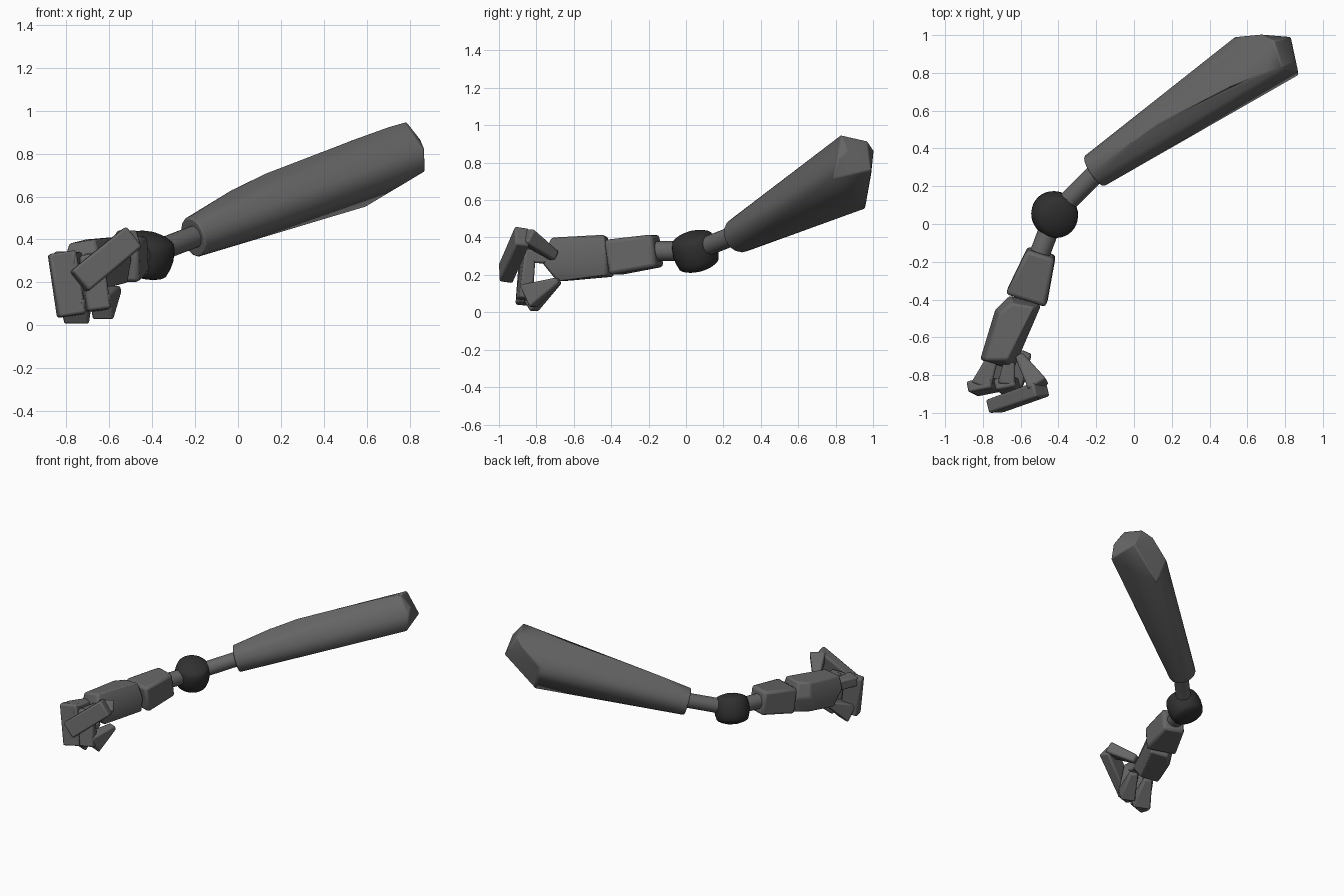
import bpy, bmesh, math
from mathutils import Vector

if "Cube" in bpy.data.objects:
    bpy.data.objects.remove(bpy.data.objects["Cube"])


def material(name, v):
    m = bpy.data.materials.new(name)
    m.diffuse_color = (v, v, v, 1)
    m.use_nodes = True
    m.node_tree.nodes["Principled BSDF"].inputs["Base Color"].default_value = m.diffuse_color
    return m


GREY = material("dark_grey", 0.13)
BLACK = material("near_black", 0.03)


def finish(name, bm, mat=GREY, bevel=0.0, angle=30):
    bmesh.ops.recalc_face_normals(bm, faces=bm.faces)
    me = bpy.data.meshes.new(name)
    bm.to_mesh(me)
    bm.free()
    ob = bpy.data.objects.new(name, me)
    bpy.context.collection.objects.link(ob)
    me.materials.append(mat)
    if bevel:
        b = ob.modifiers.new("bevel", "BEVEL")
        b.width = bevel
        b.segments = 2
        b.limit_method = "ANGLE"
    bpy.ops.object.select_all(action="DESELECT")
    ob.select_set(True)
    bpy.context.view_layer.objects.active = ob
    bpy.ops.object.shade_smooth_by_angle(angle=math.radians(angle))
    return ob


def hull(name, pts, bevel=0.0, angle=30):
    bm = bmesh.new()
    for p in pts:
        bm.verts.new(p)
    bmesh.ops.convex_hull(bm, input=bm.verts)
    loose = [v for v in bm.verts if not v.link_faces]
    bmesh.ops.delete(bm, geom=loose, context="VERTS")
    bmesh.ops.dissolve_limit(bm, angle_limit=math.radians(3), verts=bm.verts, edges=bm.edges)
    return finish(name, bm, GREY, bevel, angle)


def frame(d, up):
    d = Vector(d).normalized()
    side = d.cross(Vector(up)).normalized()
    return d, side, side.cross(d)


def link(name, p, q, size0, size1, up=(0, 0, 1), bevel=0.012):
    """Tapered block from p to q; sizes are (width, height) at each end."""
    p, q = Vector(p), Vector(q)
    d, s, u = frame(q - p, up)
    pts = [c + s * (w / 2 * i) + u * (h / 2 * j)
           for c, (w, h) in ((p, size0), (q, size1)) for i in (-1, 1) for j in (-1, 1)]
    return hull(name, pts, bevel)


def ring(c, d, r, n):
    d, s, u = frame(d, (0, 0, 1))
    return [Vector(c) + r * (s * math.cos(2 * math.pi * k / n) + u * math.sin(2 * math.pi * k / n))
            for k in range(n)]


def rod(name, p, q, r):
    d = Vector(q) - Vector(p)
    return hull(name, ring(p, d, r, 20) + ring(q, d, r, 20), angle=40)


# Upper arm shell: round elbow end flaring to a faceted shoulder
hull("upper_arm", ring((-.21, .28, .41), (.80, .53, .28), .095, 16) + [
    Vector(p) for p in (
        (-.02, .43, .635), (.12, .53, .705), (.28, .62, .765), (.50, .72, .85), (.70, .81, .922),
        (.785, .83, .947), (.74, .97, .915), (.67, 1.003, .866), (.83, .99, .76), (.535, .99, .74),
        (.6, .957, .555), (.87, .79, .72), (.868, .81, .82), (.85, .86, .865))], 0.007, 32)

# Rods on both sides of the elbow
rod("upper_rod", (-.42, .05, .33), (-.16, .31, .43), .052)
rod("lower_rod", (-.42, .05, .33), (-.53, -.24, .325), .054)

# Elbow joint: domed barrel, lathed and tilted
bm = bmesh.new()
half = [(0, .108), (.04, .105), (.075, .095), (.098, .084), (.108, .075), (.118, .04), (.122, 0)]
profile = half + [(x, -z) for x, z in reversed(half[:-1])]
vs = [bm.verts.new((x, 0, z)) for x, z in profile]
es = [bm.edges.new(e) for e in zip(vs, vs[1:])]
bmesh.ops.spin(bm, geom=vs + es, axis=(0, 0, 1), cent=(0, 0, 0), steps=32, angle=2 * math.pi)
bmesh.ops.remove_doubles(bm, verts=bm.verts, dist=0.0005)
elbow = finish("elbow_joint", bm, BLACK, 0, 40)
elbow.location = (-.42, .05, .326)
elbow.rotation_euler = Vector((.26, -.26, 1)).to_track_quat("Z", "Y").to_euler()

# Wrist cuff
link("wrist_cuff", (-.49, -.15, .33), (-.57, -.395, .293), (.155, .175), (.225, .19), bevel=.02)

# Palm
hull("palm", [
    (-.65, -.42, .405), (-.71, -.47, .40), (-.79, -.72, .38), (-.67, -.72, .40), (-.53, -.44, .415),
    (-.735, -.45, .30), (-.815, -.72, .29), (-.64, -.775, .27), (-.492, -.43, .31), (-.66, -.38, .30),
    (-.63, -.385, .19), (-.71, -.46, .185), (-.78, -.67, .165), (-.64, -.69, .165), (-.51, -.42, .20)],
    0.012)

# Fingers: root, knuckle, lower joint, tip curling back to the palm
fingers = {
    "outer": (.13, (-.75, -.71, .30), (-.81, -.86, .31), (-.775, -.855, .065), (-.70, -.68, .17)),
    "inner": (.11, (-.66, -.73, .30), (-.675, -.85, .30), (-.65, -.855, .09), (-.57, -.68, .17)),
}
for n, (w, root, knuckle, joint, tip) in fingers.items():
    link(n + "_finger_base", root, knuckle, (.06, .08), (w * .85, .07))
    top = Vector(knuckle) + Vector((-.01, .01, .03))
    link(n + "_finger_middle", top, Vector(joint) + Vector((0, -.01, -.02)),
         (w, .06), (w, .075), up=(.2, -1, 0))
    end = Vector(joint) + Vector((.01, .01, -.005))
    link(n + "_finger_tip", end, tip, (w, .135), (.06, .035))

# Thumb
link("thumb_base", (-.605, -.70, .30), (-.505, -.86, .41), (.045, .06), (.11, .085))
link("thumb_tip", (-.49, -.875, .41), (-.74, -.965, .205), (.08, .12), (.075, .125), up=(-.5, 0, .8))
